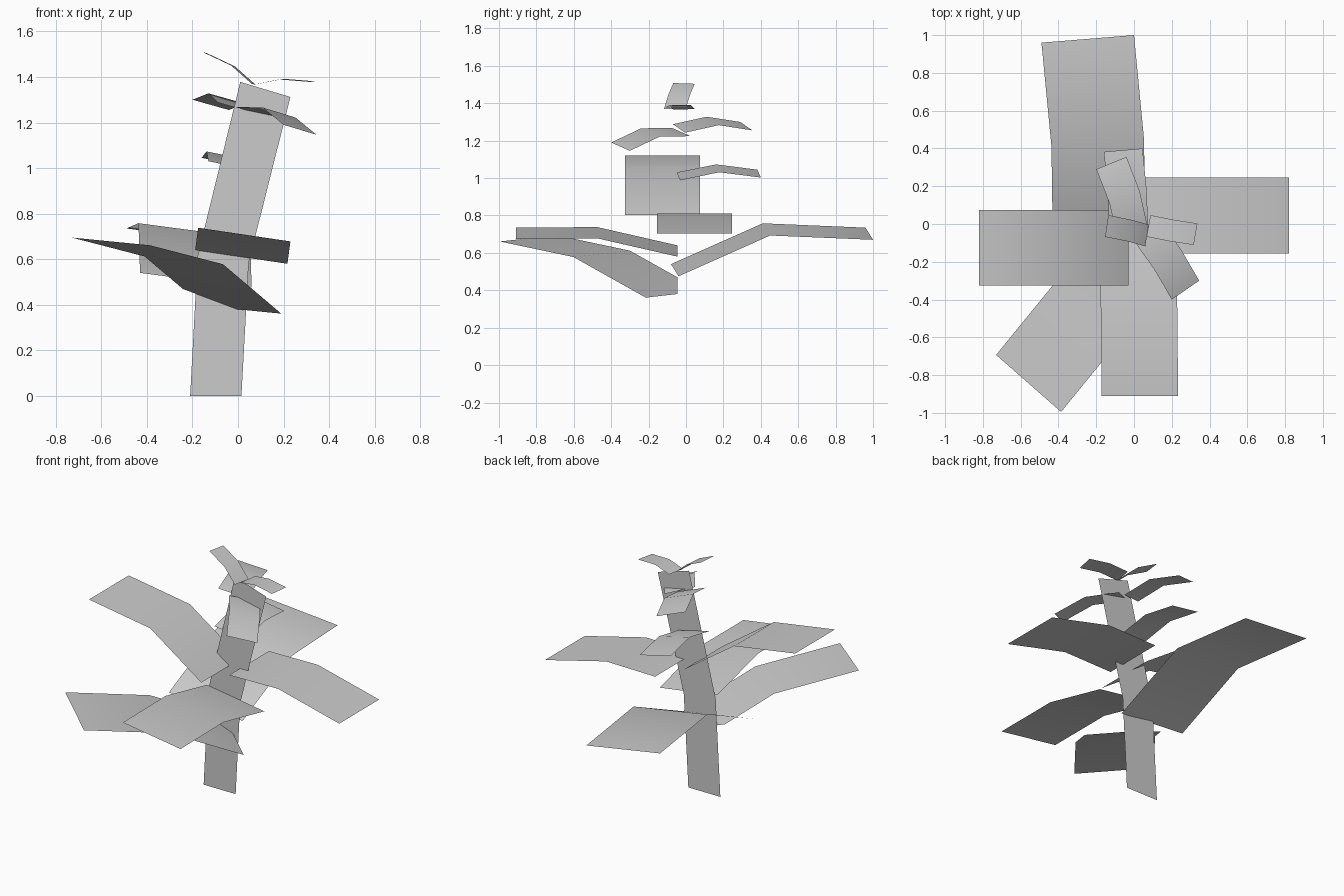
import bpy, bmesh
from mathutils import Vector

cube = bpy.data.objects.get("Cube")
if cube:
    bpy.data.objects.remove(cube, do_unlink=True)

# Single plain grey for the whole plant
grey = bpy.data.materials.new("light_grey")
grey.use_nodes = True
colour = (0.6, 0.6, 0.6, 1.0)
grey.diffuse_color = colour
grey.node_tree.nodes["Principled BSDF"].inputs["Base Color"].default_value = colour


def strip(name, rows, cut_y=None):
    """Ribbon of quads through rows of (left, right) points, optionally trimmed behind cut_y."""
    bm = bmesh.new()
    pairs = [[bm.verts.new(p) for p in row] for row in rows]
    for (a, b), (c, d) in zip(pairs, pairs[1:]):
        bm.faces.new((a, b, d, c))
    bm.normal_update()
    if cut_y is not None:
        bmesh.ops.bisect_plane(bm, geom=bm.verts[:] + bm.edges[:] + bm.faces[:],
                               plane_co=(0, cut_y, 0), plane_no=(0, 1, 0),
                               clear_outer=True)
    for f in bm.faces:
        f.smooth = True
    mesh = bpy.data.meshes.new(name)
    bm.to_mesh(mesh)
    bm.free()
    mesh.materials.append(grey)
    obj = bpy.data.objects.new(name, mesh)
    bpy.context.collection.objects.link(obj)
    return obj


def leaf(name, across, base, mid, tip, cut_y=None):
    """Leaf bent once: one long edge is given, the other is offset by across."""
    across = Vector(across)
    rows = [(Vector(p), Vector(p) + across) for p in (base, mid, tip)]
    return strip(name, rows, cut_y)


# Flat stem, leaning over its upper half
Y = -0.045
strip("stem", [((-0.21, Y, 0), (0.015, Y, 0)),
               ((-0.177, Y, 0.615), (0.047, Y, 0.585)),
               ((0.01, Y, 1.378), (0.23, Y, 1.312))])

# Large lower leaves
leaf("lower_back_leaf", (0.49, 0.04, -0.065),
     (-0.43, -0.08, 0.54), (-0.437, 0.41, 0.758), (-0.49, 0.96, 0.735))
leaf("lower_front_leaf", (0.405, 0, -0.06),
     (-0.188, Y, 0.64), (-0.175, -0.475, 0.738), (-0.172, -0.91, 0.735))
leaf("lower_diagonal_leaf", (0.344, -0.302, -0.034),
     (-0.154, 0.087, 0.395), (-0.41, -0.30, 0.612), (-0.73, -0.693, 0.695), cut_y=Y)

# Large side leaves
leaf("right_side_leaf", (0, 0.40, 0),
     (-0.03, -0.325, 0.803), (-0.39, -0.325, 1.052), (-0.82, -0.325, 1.12))
leaf("left_side_leaf", (0, 0.40, 0),
     (0.046, -0.155, 0.806), (0.39, -0.155, 0.811), (0.82, -0.155, 0.705))

# Small upper leaves
leaf("upper_back_leaf", (0.205, 0.018, -0.042),
     (-0.13, -0.05, 1.03), (-0.138, 0.16, 1.073), (-0.16, 0.382, 1.045))
leaf("upper_back_right_leaf", (0.16, 0.065, -0.045),
     (-0.09, -0.07, 1.288), (-0.13, 0.11, 1.328), (-0.20, 0.29, 1.30))
leaf("upper_front_left_leaf", (0.145, 0.10, -0.044),
     (-0.01, -0.075, 1.268), (0.107, -0.24, 1.266), (0.20, -0.40, 1.19))

# Crown leaves
leaf("right_crown_leaf", (0.017, 0.115, -0.004),
     (0.06, -0.118, 1.37), (-0.03, -0.093, 1.45), (-0.153, -0.068, 1.508))
leaf("left_crown_leaf", (0.02, 0.114, 0.003),
     (0.067, -0.067, 1.366), (0.18, -0.09, 1.389), (0.316, -0.111, 1.378))
